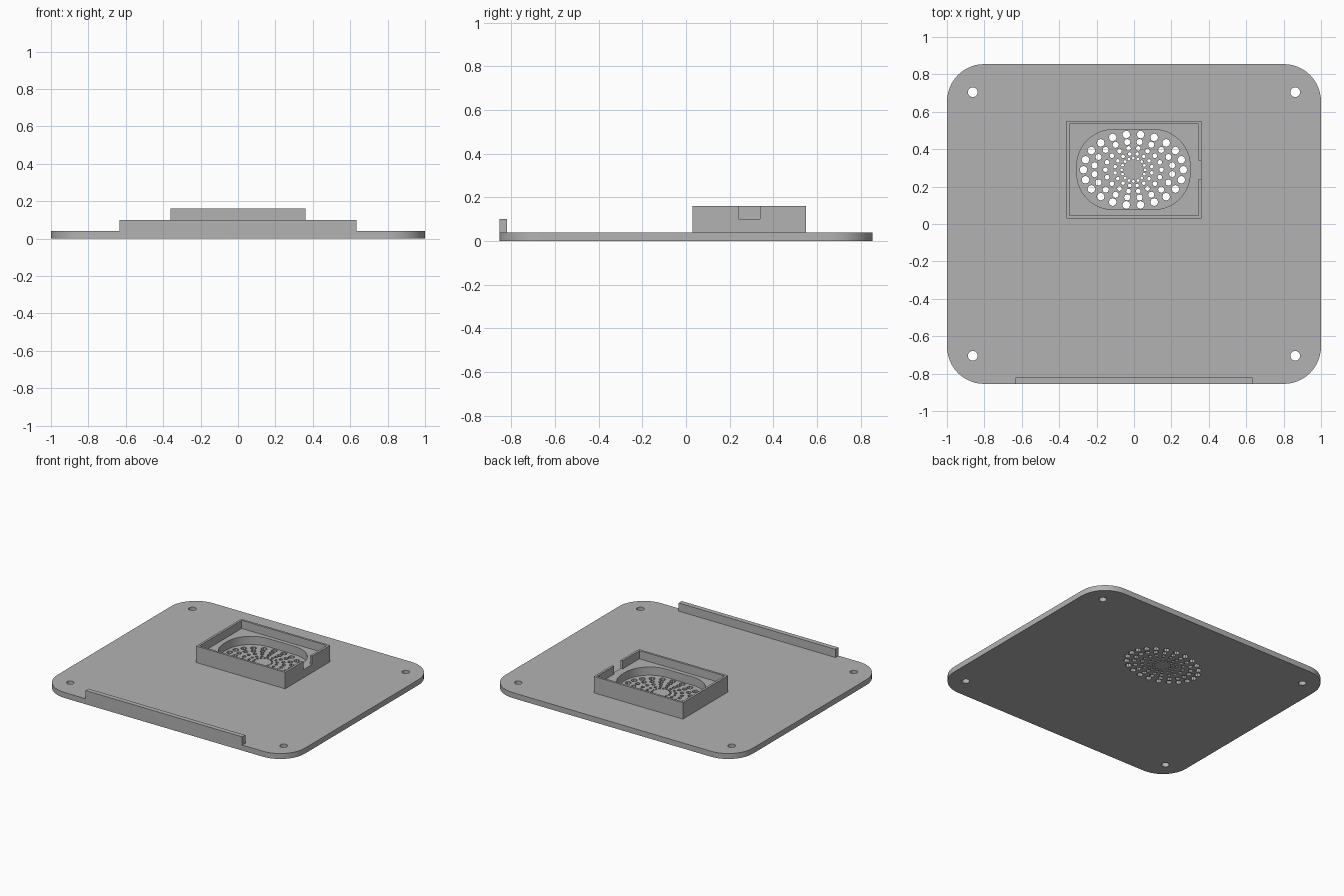
import bpy, bmesh
from math import sin, cos, pi

cube = bpy.data.objects.get("Cube")
if cube:
    bpy.data.objects.remove(cube)

grey = bpy.data.materials.new("plain_grey")
grey.use_nodes = True
colour = (0.45, 0.45, 0.45, 1)
grey.diffuse_color = colour
grey.node_tree.nodes["Principled BSDF"].inputs["Base Color"].default_value = colour


def ellipse(cx, cy, rx, ry, n):
    return [(cx + rx * cos(2 * pi * i / n), cy + ry * sin(2 * pi * i / n)) for i in range(n)]


def rounded_rect(x0, x1, y0, y1, r, steps=12):
    corners = [(x1 - r, y1 - r), (x0 + r, y1 - r), (x0 + r, y0 + r), (x1 - r, y0 + r)]
    return [(cx + r * cos(a), cy + r * sin(a))
            for q, (cx, cy) in enumerate(corners)
            for a in [(q + i / steps) * pi / 2 for i in range(steps + 1)]]


def rect(x0, x1, y0, y1):
    return [(x0, y0), (x1, y0), (x1, y1), (x0, y1)]


def slab(name, loops, z0, z1):
    """Extrude a flat outline; further loops inside it become holes."""
    curve = bpy.data.curves.new(name, 'CURVE')
    curve.dimensions = '2D'
    curve.fill_mode = 'BOTH'
    curve.extrude = (z1 - z0) / 2
    for loop in loops:
        spline = curve.splines.new('POLY')
        spline.points.add(len(loop) - 1)
        for point, (x, y) in zip(spline.points, loop):
            point.co = (x, y, 0, 1)
        spline.use_cyclic_u = True
    ob = bpy.data.objects.new(name, curve)
    bpy.context.collection.objects.link(ob)
    bpy.ops.object.select_all(action='DESELECT')
    ob.select_set(True)
    bpy.context.view_layer.objects.active = ob
    bpy.ops.object.convert(target='MESH')
    ob = bpy.context.object
    ob.name = name
    bm = bmesh.new()
    bm.from_mesh(ob.data)
    bmesh.ops.remove_doubles(bm, verts=bm.verts, dist=0.0001)
    bmesh.ops.translate(bm, verts=bm.verts, vec=(0, 0, (z0 + z1) / 2))
    bmesh.ops.recalc_face_normals(bm, faces=bm.faces)
    bm.to_mesh(ob.data)
    bm.free()
    ob.data.materials.clear()
    ob.data.materials.append(grey)
    bpy.ops.object.shade_smooth_by_angle(angle=pi / 6)
    return ob


# Screw holes and the oval rings of grille holes
GX, GY = -0.003, 0.29
holes = [ellipse(sx * 0.862, sy * 0.705, 0.026, 0.026, 20) for sx in (-1, 1) for sy in (-1, 1)]
rings = [(0.063, 0.062, 0.008, 16), (0.100, 0.086, 0.010, 16), (0.150, 0.116, 0.013, 18),
         (0.210, 0.150, 0.017, 20), (0.267, 0.190, 0.021, 22)]
for k, (rx, ry, r, n) in enumerate(rings):
    for i in range(n):
        a = 2 * pi * (i + 0.5 * (k % 2)) / n
        holes.append(ellipse(GX + rx * cos(a), GY + ry * sin(a), r, r, 8))

# Base plate
slab("base_plate", [rounded_rect(-1, 1, -0.855, 0.855, 0.2)] + holes, 0, 0.04)

# Front lip
slab("front_lip", [rect(-0.633, 0.633, -0.855, -0.82)], 0.04, 0.10)

# Speaker housing: lower block with an oval recess
X, Y0, Y1, T = 0.36, 0.03, 0.55, 0.016
slab("housing_block", [rect(-X, X, Y0, Y1),
                       rounded_rect(-0.306, 0.30, 0.077, 0.505, 0.195)], 0.04, 0.10)

# Housing rim: thin walls with a cable notch on the left side
N0, N1 = 0.24, 0.34
xi = X - T
slab("housing_rim", [[(X, N1), (X, Y1), (-X, Y1), (-X, Y0), (X, Y0), (X, N0),
                      (xi, N0), (xi, Y0 + T), (-xi, Y0 + T), (-xi, Y1 - T),
                      (xi, Y1 - T), (xi, N1)]], 0.10, 0.16)
